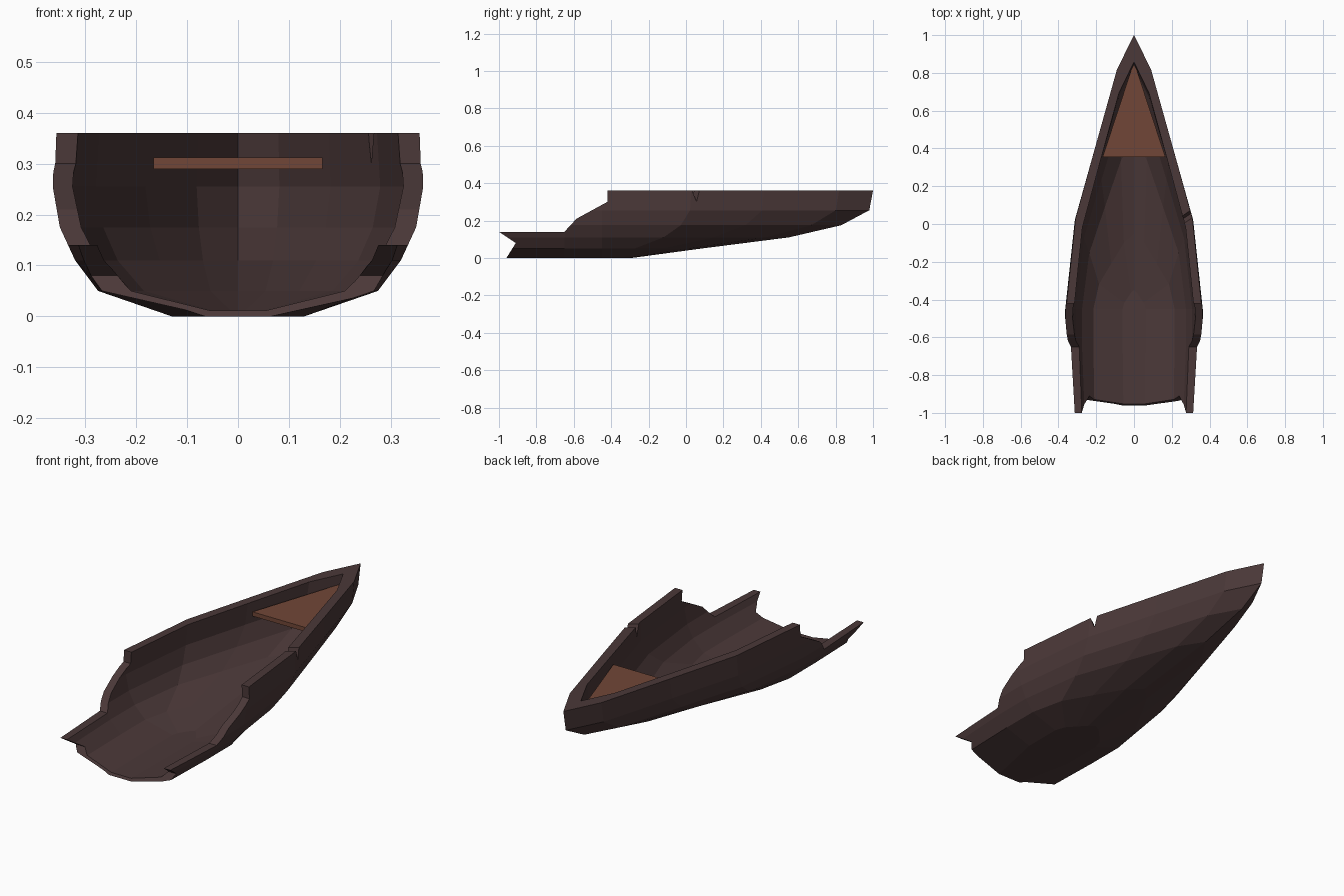
import bpy, bmesh
from mathutils import Matrix

old = bpy.data.objects.get("Cube")
if old:
    bpy.data.objects.remove(old, do_unlink=True)


def make_material(name, rgb):
    mat = bpy.data.materials.new(name)
    mat.use_nodes = True
    mat.diffuse_color = (*rgb, 1)
    mat.node_tree.nodes["Principled BSDF"].inputs["Base Color"].default_value = (*rgb, 1)
    return mat


dark_wood = make_material("dark hull wood", (0.070, 0.040, 0.040))
red_wood = make_material("reddish deck wood", (0.165, 0.062, 0.038))


def add_object(name, bm, mat):
    bmesh.ops.recalc_face_normals(bm, faces=bm.faces)
    mesh = bpy.data.meshes.new(name)
    bm.to_mesh(mesh)
    bm.free()
    mesh.materials.append(mat)
    obj = bpy.data.objects.new(name, mesh)
    bpy.context.collection.objects.link(obj)
    return obj


def loft(rings):
    """Closed solid through equal-length rings of points."""
    bm = bmesh.new()
    loops = [[bm.verts.new(p) for p in ring] for ring in rings]
    n = len(loops[0])
    for low, high in zip(loops, loops[1:]):
        for i in range(n):
            j = (i + 1) % n
            bm.faces.new((low[i], low[j], high[j], high[i]))
    bm.faces.new(loops[0][::-1])
    bm.faces.new(loops[-1])
    return bm


# Shared waterline curve: share of the run from stem to midship, share of width
CURVE = [(0.125, 0.25), (0.40, 0.56), (0.67, 0.86), (1.0, 1.0)]
MIDSHIP = -0.45


def waterline(z, stem, width, stern, end):
    side = [(width * g, stem + (MIDSHIP - stem) * t) for t, g in CURVE]
    side += [(width, -0.65), (width * stern, end)]
    return ([(0, stem, z)] + [(x, y, z) for x, y in side]
            + [(-x, y, z) for x, y in reversed(side)])


def prism_x(name, profile, x0, x1):
    return add_object(name, loft([[(x, y, z) for y, z in profile] for x in (x0, x1)]), dark_wood)


def cut(target, cutter):
    cutter.hide_render = True
    mod = target.modifiers.new("cut", 'BOOLEAN')
    mod.operation = 'DIFFERENCE'
    mod.solver = 'EXACT'
    mod.object = cutter
    bpy.context.view_layer.objects.active = target
    bpy.ops.object.modifier_apply(modifier=mod.name)
    bpy.data.objects.remove(cutter, do_unlink=True)


# Hull shell: height, stem position, half width, stern taper per waterline
outer = [(0.0, -0.29, 0.13, 0.35), (0.05, 0.08, 0.275, 0.96), (0.11, 0.55, 0.32, 0.93),
         (0.175, 0.83, 0.35, 0.93), (0.255, 0.98, 0.364, 0.95), (0.36, 1.0, 0.36, 0.95)]
inner = [(0.012, -0.35, 0.06, 0.9), (0.05, -0.05, 0.215, 0.96), (0.11, 0.45, 0.275, 0.93),
         (0.175, 0.69, 0.308, 0.93), (0.255, 0.83, 0.325, 0.95), (0.37, 0.86, 0.317, 0.95)]
hull = add_object("hull", loft([waterline(*w, -1.05) for w in outer]), dark_wood)
hollow = add_object("hull_hollow", loft([waterline(*w, -1.15) for w in inner]), dark_wood)
cut(hull, hollow)

# Broken stern and stepped sides
broken_edge = [(-1.2, -0.1), (-0.99, -0.05), (-0.96, 0), (-0.91, 0.08), (-1.0, 0.14),
               (-0.65, 0.14), (-0.585, 0.21), (-0.42, 0.30), (-0.42, 0.5), (-1.2, 0.5)]
cut(hull, prism_x("stern_break", broken_edge, -0.6, 0.6))

# Skewed crack in one rail
crack = prism_x("rail_crack", [(-0.025, 0.38), (0.025, 0.38), (0.005, 0.30)], -0.07, 0.07)
crack.data.transform(Matrix.Translation((0.28, 0.035, 0)) @ Matrix.Rotation(0.6, 4, 'Z'))
cut(hull, crack)

# Triangular bow deck
corners = [(-0.166, 0.355), (0.166, 0.355), (0, 0.86)]
add_object("bow_deck", loft([[(x, y, z) for x, y in corners] for z in (0.29, 0.312)]), red_wood)
